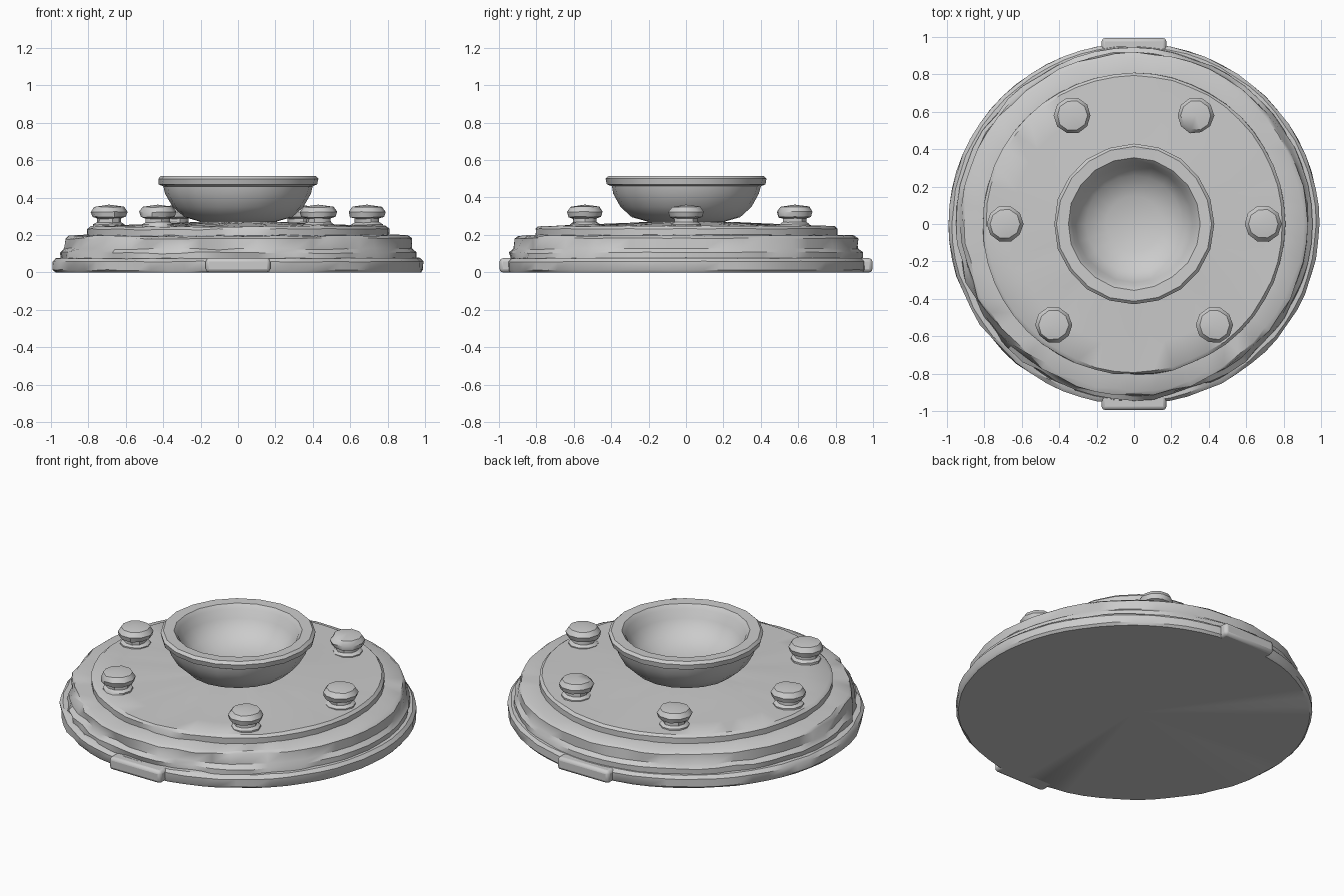
import bpy, bmesh, math, random
from mathutils import Vector

if "Cube" in bpy.data.objects:
    bpy.data.objects.remove(bpy.data.objects["Cube"])

random.seed(4)


def finish(ob, angle=38):
    bpy.ops.object.select_all(action='DESELECT')
    bpy.context.view_layer.objects.active = ob
    ob.select_set(True)
    bpy.ops.object.shade_smooth_by_angle(angle=math.radians(angle))


def lathe(name, profile, sides, loc=(0, 0, 0), chip=0.0, sag=0.0, sy=1.0):
    """Spin an (r, z) profile; r = 0 makes a pole. chip = worn edge depth."""
    bm = bmesh.new()
    rings = []
    for r, z in profile:
        if r == 0:
            rings.append([bm.verts.new((0, 0, z))])
            continue
        ring = []
        for i in range(sides):
            a = 2 * math.pi * i / sides
            # the front left side of the stone is the most weathered
            wear = 0.4 + 0.6 * max(0, -math.sin(a + 0.4))
            rr = r - chip * wear * random.random() ** 2
            zz = z - (sag * wear * random.random() if z > 0.01 else 0)
            ring.append(bm.verts.new((rr * math.cos(a), rr * math.sin(a) * sy, zz)))
        rings.append(ring)
    for lo, hi in zip(rings, rings[1:]):
        for i in range(sides):
            j = (i + 1) % sides
            if len(lo) == 1:
                bm.faces.new((lo[0], hi[j], hi[i]))
            elif len(hi) == 1:
                bm.faces.new((lo[i], lo[j], hi[0]))
            else:
                bm.faces.new((lo[i], lo[j], hi[j], hi[i]))
    bmesh.ops.recalc_face_normals(bm, faces=bm.faces)
    me = bpy.data.meshes.new(name)
    bm.to_mesh(me)
    bm.free()
    ob = bpy.data.objects.new(name, me)
    bpy.context.collection.objects.link(ob)
    ob.location = loc
    finish(ob)
    return ob


# stepped stone base
lathe("base_slab", [(0, 0), (0.98, 0), (0.993, 0.015), (0.993, 0.06), (0.975, 0.078),
                    (0.9, 0.08), (0, 0.08)], 64, chip=0.015, sag=0.006, sy=0.975)
lathe("middle_tier", [(0, 0.05), (0.955, 0.05), (0.955, 0.11), (0.935, 0.13), (0.93, 0.185),
                      (0.91, 0.2), (0.78, 0.205), (0, 0.205)], 56, chip=0.035, sag=0.012, sy=0.99)
lathe("top_plate", [(0, 0.17), (0.81, 0.17), (0.81, 0.235), (0.795, 0.25), (0.65, 0.253),
                    (0.42, 0.262), (0.25, 0.27), (0, 0.27)], 48, chip=0.012, sag=0.009)

# front and back tabs on the slab rim
for name, s in (("front_tab", -1), ("back_tab", 1)):
    bpy.ops.mesh.primitive_cube_add(size=1, location=(0, s * 0.94, 0.038))
    tab = bpy.context.object
    tab.name = name
    tab.scale = (0.345, 0.11, 0.076)
    bpy.ops.object.transform_apply(location=False, rotation=False, scale=True)
    bev = tab.modifiers.new("worn_edges", 'BEVEL')
    bev.width = 0.018
    bev.segments = 2
    finish(tab)

# bowl with a thick lip
lathe("bowl", [(0, 0.25), (0.21, 0.25), (0.21, 0.272), (0.29, 0.295), (0.35, 0.35),
               (0.39, 0.42), (0.40, 0.46), (0.425, 0.47), (0.43, 0.50), (0.415, 0.515),
               (0.355, 0.513), (0.335, 0.49), (0.315, 0.44), (0.26, 0.37), (0.15, 0.325),
               (0, 0.315)], 20, chip=0.008)

# six studs: foot, neck and flat faceted cap
stud = [(0, 0.23), (0.085, 0.23), (0.085, 0.258), (0.066, 0.27), (0.066, 0.29),
        (0.092, 0.298), (0.1, 0.325), (0.082, 0.352), (0, 0.362)]
k = 0
for x, y in ((0.33, 0.58), (0.69, 0.0), (0.43, -0.54)):
    for s in (-1, 1):
        k += 1
        lathe(f"stud_{k}", stud, 10, loc=(s * x, y, 0), chip=0.008, sag=0.006)
